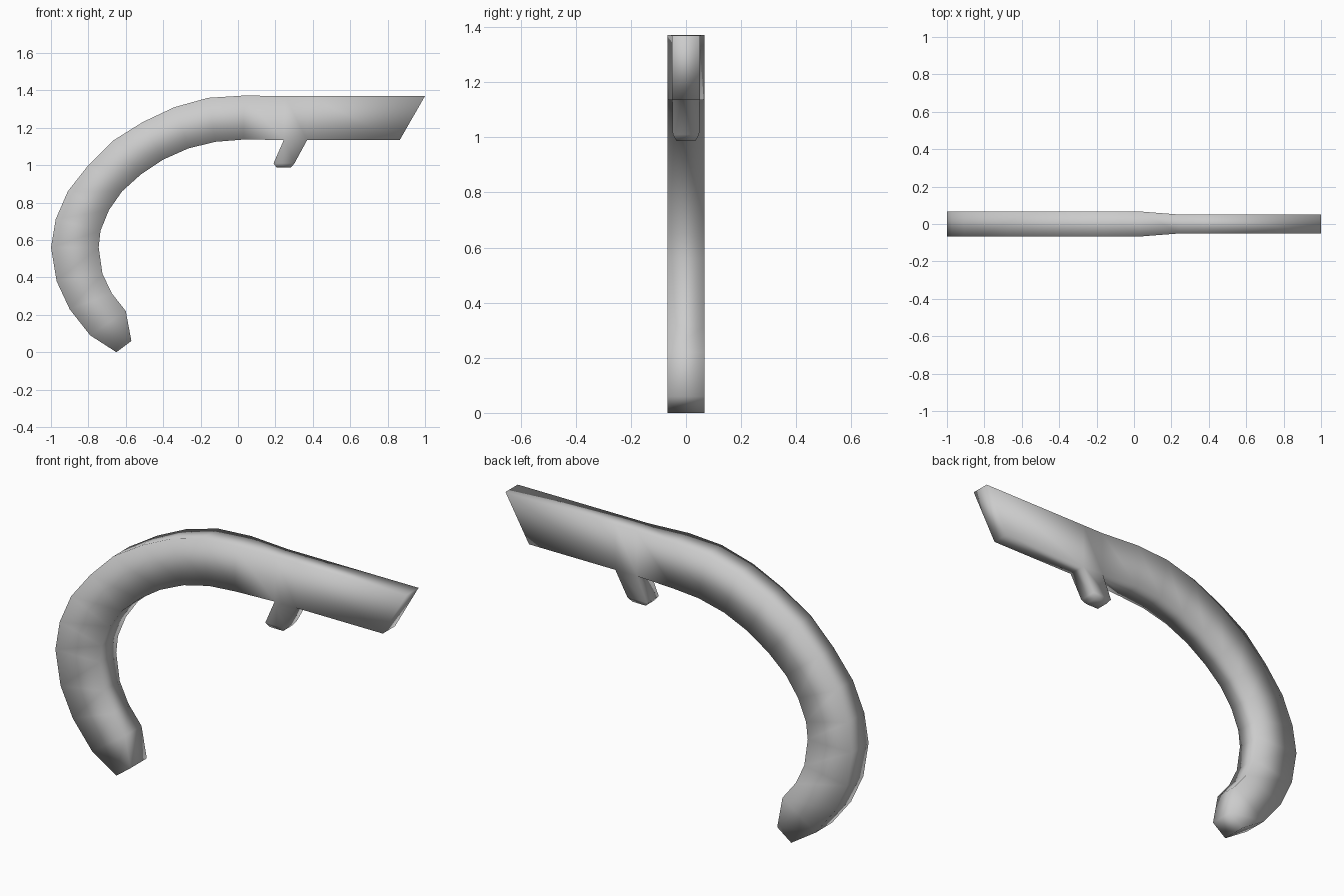
import bpy, bmesh

if "Cube" in bpy.data.objects:
    bpy.data.objects.remove(bpy.data.objects["Cube"])

# Stations along the hook: outer x, outer z, inner x, inner z, half width
WIDE, THIN = 0.067, 0.05
stations = [
    (1.0, 1.37, 0.865, 1.135, THIN),
    (0.37, 1.37, 0.37, 1.135, THIN),
    (0.25, 1.37, 0.245, 1.135, THIN),
    (0.03, 1.372, 0.03, 1.137, WIDE),
    (-0.16, 1.36, -0.12, 1.125, WIDE),
    (-0.34, 1.31, -0.265, 1.09, WIDE),
    (-0.51, 1.23, -0.40, 1.03, WIDE),
    (-0.67, 1.13, -0.52, 0.95, WIDE),
    (-0.80, 1.00, -0.62, 0.86, WIDE),
    (-0.91, 0.86, -0.69, 0.76, WIDE),
    (-0.975, 0.71, -0.735, 0.65, WIDE),
    (-1.0, 0.56, -0.745, 0.56, WIDE),
    (-0.97, 0.38, -0.725, 0.42, WIDE),
    (-0.90, 0.23, -0.675, 0.315, WIDE),
    (-0.79, 0.09, -0.60, 0.22, WIDE),
    (-0.65, 0.0, -0.57, 0.06, WIDE),
]
PEG_SPAN = 1  # the peg grows out of the underside after this station

bm = bmesh.new()


def bridge(a, b, skip=None):
    for i in range(4):
        if i != skip:
            j = (i + 1) % 4
            bm.faces.new((a[i], a[j], b[j], b[i]))


# Curved grip and straight arm: a rectangular section lofted along the stations
rings = []
for ox, oz, ix, iz, w in stations:
    corners = ((ox, -w, oz), (ox, w, oz), (ix, w, iz), (ix, -w, iz))
    rings.append([bm.verts.new(c) for c in corners])
for n in range(len(rings) - 1):
    bridge(rings[n], rings[n + 1], skip=2 if n == PEG_SPAN else None)
bm.faces.new(rings[0])
bm.faces.new(rings[-1])

# Slanted peg with a chamfered tip
r, l = rings[PEG_SPAN], rings[PEG_SPAN + 1]
ring = [l[3], r[3], r[2], l[2]]
for x0, x1, w, z in ((0.19, 0.302, 0.048, 1.01), (0.207, 0.283, 0.034, 0.987)):
    corners = ((x0, -w, z), (x1, -w, z), (x1, w, z), (x0, w, z))
    nxt = [bm.verts.new(c) for c in corners]
    bridge(ring, nxt)
    ring = nxt
bm.faces.new(ring)

# Smooth shading over the whole hook
bmesh.ops.recalc_face_normals(bm, faces=bm.faces[:])
for f in bm.faces:
    f.smooth = True
mesh = bpy.data.meshes.new("hooked_handle")
bm.to_mesh(mesh)
bm.free()
bpy.context.collection.objects.link(bpy.data.objects.new("hooked_handle", mesh))
